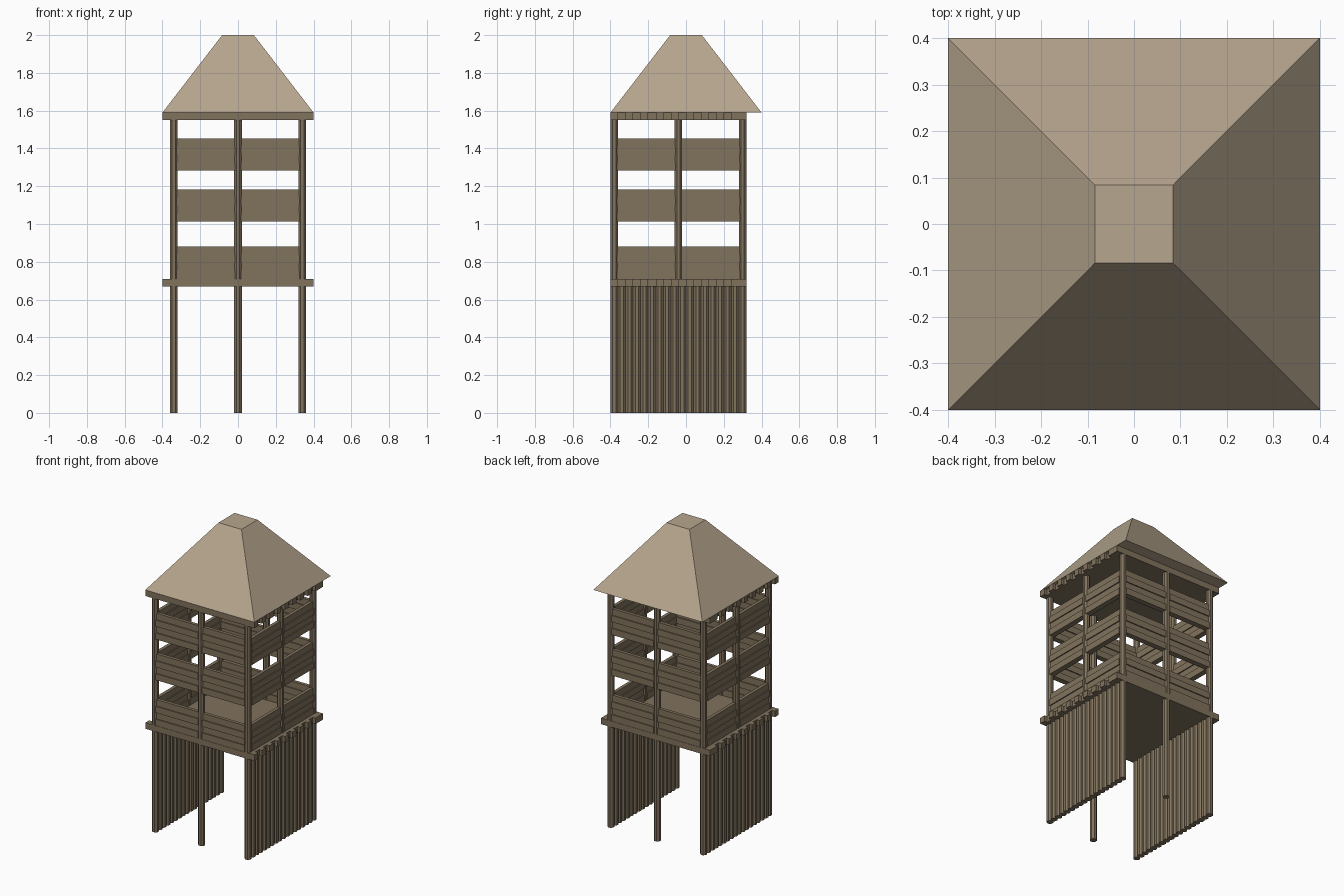
import bpy, bmesh, math
from mathutils import Matrix, Vector

if "Cube" in bpy.data.objects:
    bpy.data.objects.remove(bpy.data.objects["Cube"])

S = 0.04                       # timber width
YMIN, N = -0.4, 18             # timber rows run from y = -0.40 to 0.32
X, YF, YM, YB = 0.34, -0.38, -0.04, 0.30


def mat(name, c):
    m = bpy.data.materials.new(name)
    m.diffuse_color = (*c, 1)
    m.use_nodes = True
    m.node_tree.nodes["Principled BSDF"].inputs["Base Color"].default_value = m.diffuse_color
    return m


wood = mat("wood", (0.22, 0.17, 0.11))
thatch = mat("thatch", (0.47, 0.38, 0.27))


def finish(bm, name, m):
    me = bpy.data.meshes.new(name)
    bm.to_mesh(me)
    bm.free()
    ob = bpy.data.objects.new(name, me)
    me.materials.append(m)
    bpy.context.collection.objects.link(ob)
    return ob


def box(bm, lo, hi):
    lo, hi = Vector(lo), Vector(hi)
    d = hi - lo
    bmesh.ops.create_cube(bm, size=1, matrix=Matrix.Translation((lo + hi) / 2) @ Matrix.Diagonal((*d, 1)))


def post(bm, x, y, z0, z1):
    r = S / 2 / math.cos(math.pi / 8)
    bmesh.ops.create_cone(bm, cap_ends=True, segments=8, radius1=r, radius2=r, depth=z1 - z0,
                          matrix=Matrix.Translation((x, y, (z0 + z1) / 2)) @ Matrix.Rotation(math.pi / 8, 4, 'Z'))


# palisade side walls
for side, sx in (("left", -X), ("right", X)):
    bm = bmesh.new()
    for i in range(N):
        post(bm, sx, YMIN + S * (i + 0.5), 0, 0.67)
    finish(bm, side + "_palisade", wood)

# gate posts under the platform
bm = bmesh.new()
for y in (YF, YB):
    post(bm, 0, y, 0, 0.67)
finish(bm, "gate_posts", wood)

# floor and ceiling planks with staggered ends
for name, z in (("floor_planks", 0.67), ("ceiling_planks", 1.55)):
    bm = bmesh.new()
    for i in range(N):
        h = 0.4 if i % 2 == 0 or i == N - 1 else 0.38
        y = YMIN + S * i
        box(bm, (-h, y, z), (h, y + S, z + S))
    finish(bm, name, wood)

# upper posts
bm = bmesh.new()
for x in (-X, 0, X):
    for y in (YF, YM, YB):
        if (x, y) != (0, YM):
            post(bm, x, y, 0.71, 1.55)
finish(bm, "upper_posts", wood)

# parapet boards, four per band, alternately set back
bm = bmesh.new()
for z in (0.71, 1.012, 1.282):
    for k in range(4):
        t = 0.018 if k % 2 == 0 else 0.011
        a, b = z + 0.0425 * k, z + 0.0425 * (k + 1)
        for y in (YF, YB):
            for x0, x1 in ((-0.325, -0.015), (0.015, 0.325)):
                box(bm, (x0, y - t, a), (x1, y + t, b))
        for x in (-X, X):
            for y0, y1 in ((YF + 0.015, YM - 0.015), (YM + 0.015, YB - 0.015)):
                box(bm, (x - t, y0, a), (x + t, y1, b))
finish(bm, "parapet_boards", wood)

# truncated pyramid roof
bm = bmesh.new()
r2 = math.sqrt(2)
bmesh.ops.create_cone(bm, cap_ends=True, segments=4, radius1=0.4 * r2, radius2=0.084 * r2, depth=0.41,
                      matrix=Matrix.Translation((0, 0, 1.795)) @ Matrix.Rotation(math.pi / 4, 4, 'Z'))
finish(bm, "roof", thatch)
